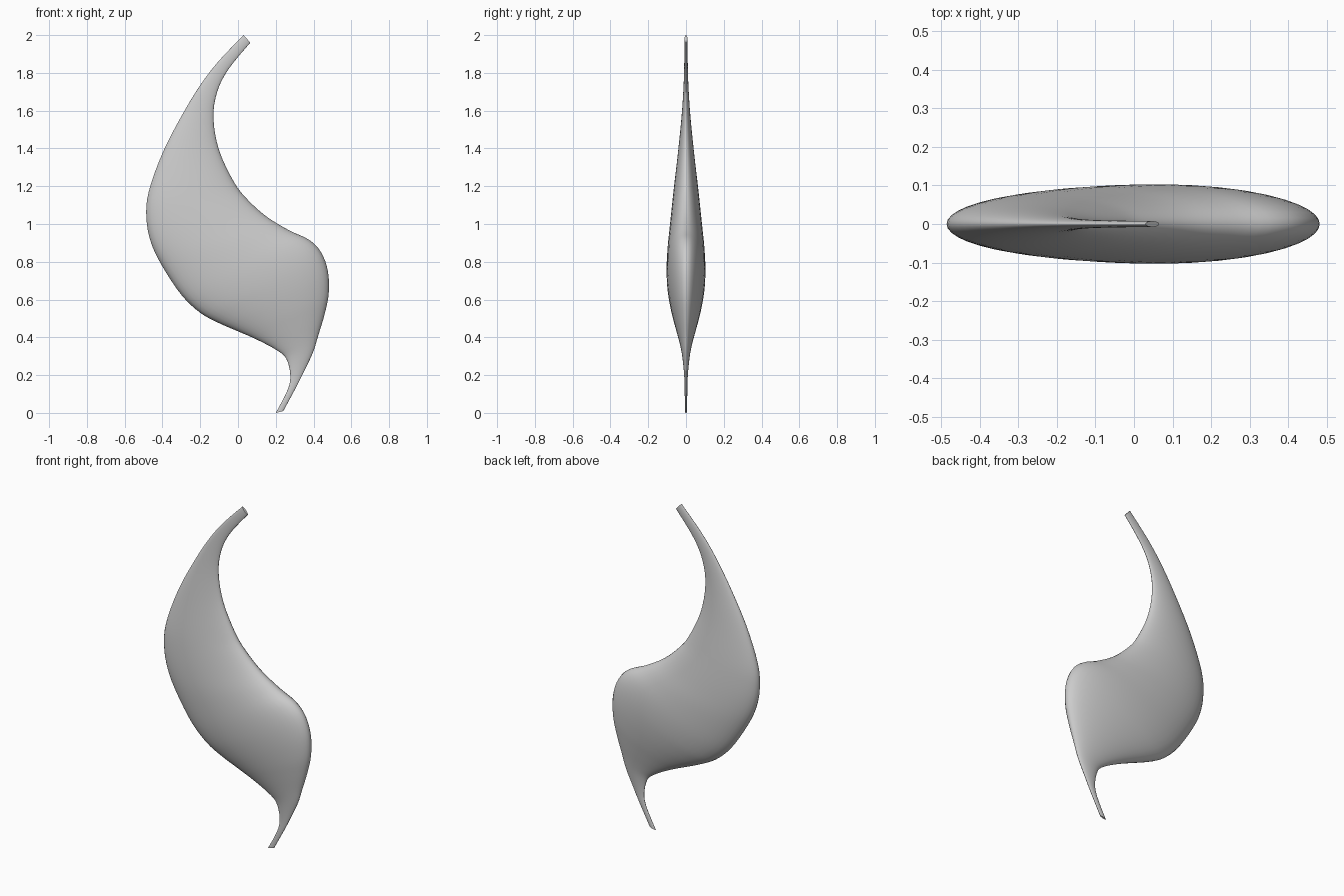
import bpy, bmesh, math
from mathutils import Vector

if "Cube" in bpy.data.objects:
    bpy.data.objects.remove(bpy.data.objects["Cube"])

# Rib stations up the leaf: left edge (x, z), right edge (x, z)
RIBS = [
    (0.20, 0.0, 0.24, 0.01), (0.262, 0.12, 0.31, 0.14),
    (0.277, 0.20, 0.35, 0.22), (0.255, 0.288, 0.397, 0.32),
    (0.20, 0.335, 0.425, 0.41), (0.10, 0.388, 0.458, 0.52),
    (0.0, 0.432, 0.48, 0.63), (-0.10, 0.475, 0.476, 0.75),
    (-0.20, 0.53, 0.44, 0.85), (-0.30, 0.625, 0.375, 0.917),
    (-0.40, 0.775, 0.27, 0.967), (-0.46, 0.90, 0.15, 1.04),
    (-0.485, 1.03, 0.05, 1.13), (-0.473, 1.17, -0.02, 1.22),
    (-0.40, 1.375, -0.10, 1.39), (-0.30, 1.57, -0.13, 1.56),
    (-0.20, 1.735, -0.11, 1.70), (-0.10, 1.865, -0.05, 1.82),
    (0.03, 2.0, 0.065, 1.96),
]
SIDES, STEPS, FLATNESS = 40, 4, 0.28


def smooth_point(pts, i, t):
    """Catmull-Rom interpolation between stations i and i + 1."""
    a, b, c, d = (pts[min(max(k, 0), len(pts) - 1)] for k in range(i - 1, i + 3))
    return 0.5 * (2 * b + (c - a) * t + (2 * a - 5 * b + 4 * c - d) * t**2
                  + (3 * b - a - 3 * c + d) * t**3)


# Smoothed ribs
ribs = [Vector(r) for r in RIBS]
stations = [smooth_point(ribs, i, s / STEPS)
            for i in range(len(ribs) - 1) for s in range(STEPS)] + [ribs[-1]]

# Elliptical section at each rib, skinned into one body with closed ends
bm = bmesh.new()
rings = []
for lx, lz, rx, rz in stations:
    left, right = Vector((lx, 0, lz)), Vector((rx, 0, rz))
    mid, half = (left + right) / 2, (right - left) / 2
    depth = Vector((0, half.length * FLATNESS, 0))
    rings.append([bm.verts.new(mid + half * math.cos(a) + depth * math.sin(a))
                  for a in (math.tau * k / SIDES for k in range(SIDES))])
for low, high in zip(rings, rings[1:]):
    for k in range(SIDES):
        n = (k + 1) % SIDES
        bm.faces.new((low[k], low[n], high[n], high[k]))
bm.faces.new(rings[0][::-1])
bm.faces.new(rings[-1])
bmesh.ops.recalc_face_normals(bm, faces=bm.faces)

mesh = bpy.data.meshes.new("curved_leaf")
bm.to_mesh(mesh)
bm.free()
leaf = bpy.data.objects.new("curved_leaf", mesh)
bpy.context.collection.objects.link(leaf)
bpy.context.view_layer.objects.active = leaf
leaf.select_set(True)
bpy.ops.object.shade_smooth_by_angle(angle=math.radians(50))
